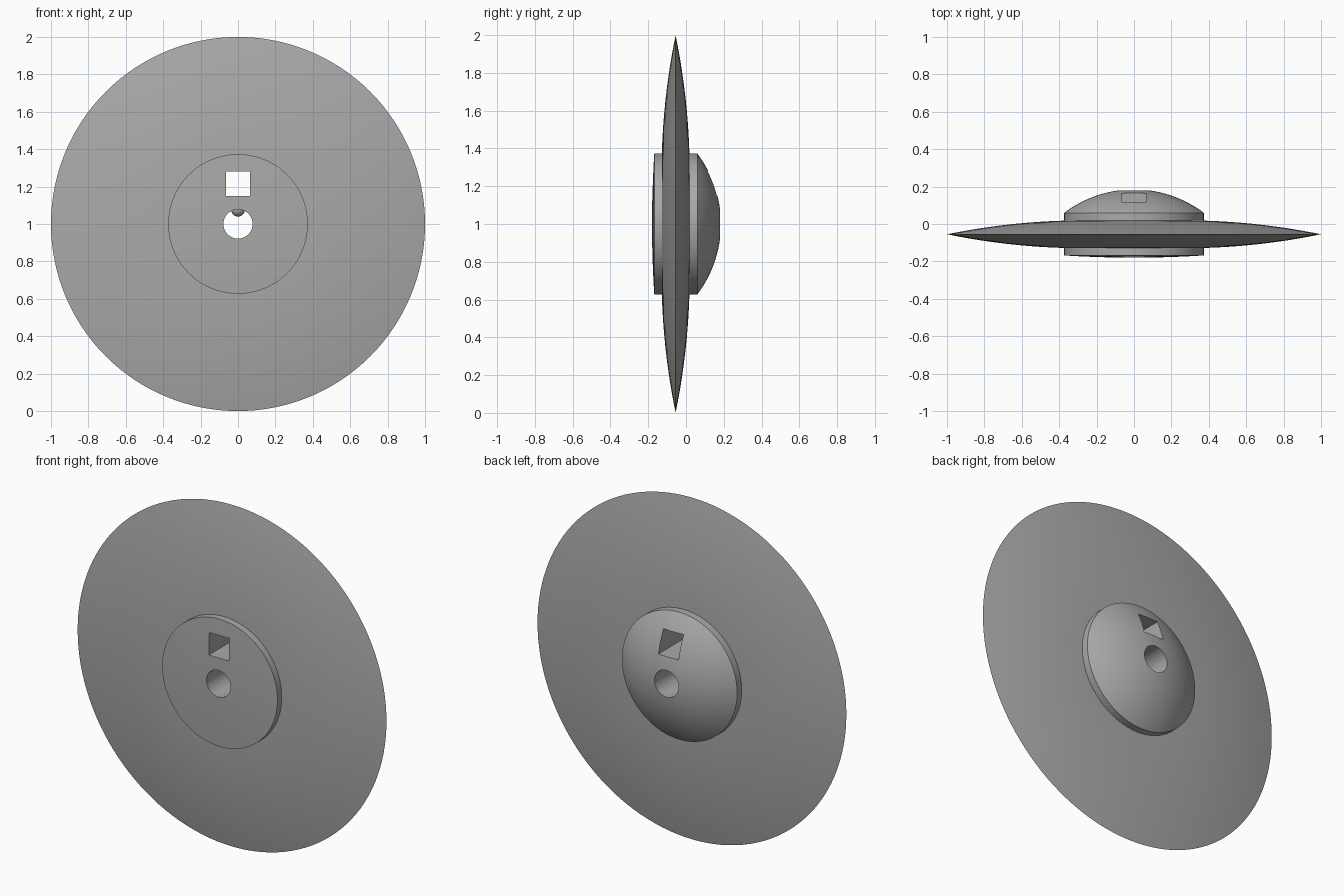
import bpy, bmesh, math

if "Cube" in bpy.data.objects:
    bpy.data.objects.remove(bpy.data.objects["Cube"])

SEGS = 128
HUB_R, BORE_R, MID_Y = 0.373, 0.078, -0.055

grey = bpy.data.materials.new("stone grey")
grey.diffuse_color = (0.4, 0.4, 0.4, 1)
grey.use_nodes = True
grey.node_tree.nodes["Principled BSDF"].inputs["Base Color"].default_value = grey.diffuse_color


def arc(r0, r1, apex, sag, n):
    """Shallow dome profile (radius, y) with its apex on the axis."""
    big = (HUB_R ** 2 + sag ** 2) / (2 * abs(sag))
    sign = 1 if sag > 0 else -1
    pts = []
    for i in range(n + 1):
        r = r0 + (r1 - r0) * i / n
        pts.append((r, apex - sign * (big - math.sqrt(big ** 2 - r ** 2))))
    return pts


def disc_half(r):
    """Half thickness of the lens-shaped disc at radius r."""
    t = max(0, (r - 0.27) / 0.73)
    return 0.0745 * (1 - t ** 2)


def finish(bm, name):
    bmesh.ops.recalc_face_normals(bm, faces=bm.faces)
    me = bpy.data.meshes.new(name)
    bm.to_mesh(me)
    bm.free()
    ob = bpy.data.objects.new(name, me)
    bpy.context.collection.objects.link(ob)
    me.materials.append(grey)
    return ob


def smooth(ob):
    bpy.ops.object.select_all(action='DESELECT')
    ob.select_set(True)
    bpy.context.view_layer.objects.active = ob
    bpy.ops.object.shade_smooth_by_angle(angle=math.radians(25))


# Closed profile: front hub face, front disc, rim, back disc, back dome, bore
N = 14
radii = [HUB_R + (1 - HUB_R) * i / N for i in range(N + 1)]
profile = arc(BORE_R, HUB_R, -0.18, -0.012, 6)
profile += [(r, MID_Y - disc_half(r)) for r in radii]
profile += [(r, MID_Y + disc_half(r)) for r in reversed(radii[:-1])]
profile += arc(HUB_R, BORE_R, 0.185, 0.125, 14)

bm = bmesh.new()
rings = []
for k in range(SEGS):
    a = 2 * math.pi * k / SEGS
    rings.append([bm.verts.new((r * math.cos(a), y, 1 + r * math.sin(a)))
                  for r, y in profile])
count = len(profile)
for k in range(SEGS):
    p, q = rings[k], rings[(k + 1) % SEGS]
    for i in range(count):
        j = (i + 1) % count
        bm.faces.new((p[i], p[j], q[j], q[i]))
disc = finish(bm, "hubbed_disc")

# Square hole above the bore
bm = bmesh.new()
bmesh.ops.create_cube(bm, size=1)
for v in bm.verts:
    v.co = (v.co.x * 0.13, v.co.y, v.co.z * 0.13 + 1.215)
cutter = finish(bm, "square_hole_cutter")
mod = disc.modifiers.new("square hole", 'BOOLEAN')
mod.operation, mod.solver, mod.object = 'DIFFERENCE', 'EXACT', cutter
bpy.context.view_layer.objects.active = disc
bpy.ops.object.modifier_apply(modifier=mod.name)
bpy.data.objects.remove(cutter)
smooth(disc)

# Small ball bulging from the top of the bore
bm = bmesh.new()
bmesh.ops.create_uvsphere(bm, u_segments=24, v_segments=16, radius=0.037)
for v in bm.verts:
    v.co.z += 1.077
smooth(finish(bm, "bore_ball"))
